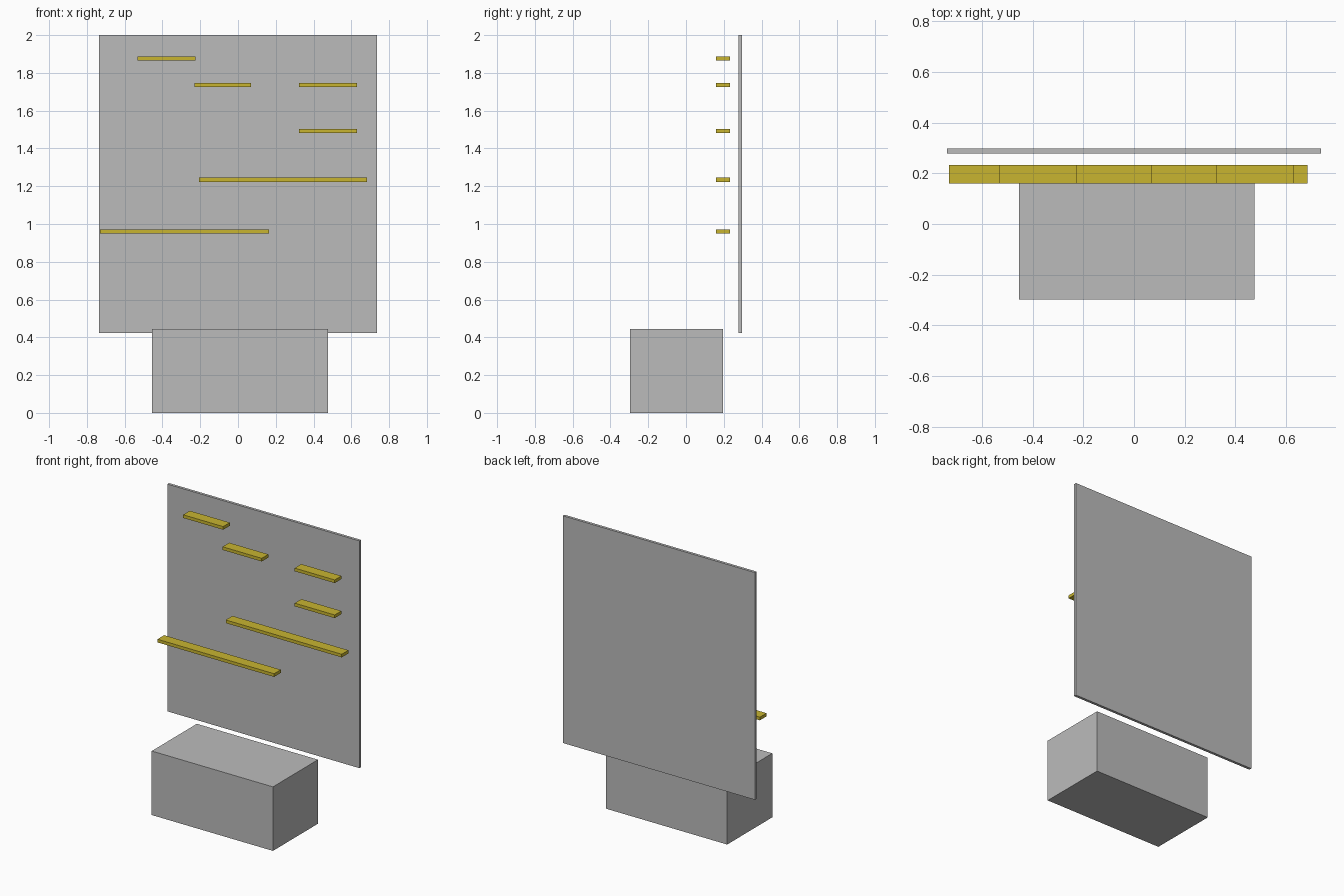
import bpy

old = bpy.data.objects.get("Cube")
if old:
    bpy.data.objects.remove(old, do_unlink=True)


def material(name, rgb):
    mat = bpy.data.materials.new(name)
    mat.use_nodes = True
    color = (*rgb, 1)
    mat.diffuse_color = color
    mat.node_tree.nodes["Principled BSDF"].inputs["Base Color"].default_value = color
    return mat


def box(name, x, y, z, mat):
    """Add a box spanning the given (low, high) range on each axis."""
    spans = (x, y, z)
    bpy.ops.mesh.primitive_cube_add(size=1, location=[(a + b) / 2 for a, b in spans])
    obj = bpy.context.object
    obj.name = name
    obj.scale = [b - a for a, b in spans]
    bpy.ops.object.transform_apply(location=False, rotation=False, scale=True)
    obj.data.materials.append(mat)
    return obj


grey = material("grey", (0.5, 0.5, 0.5))
yellow = material("mustard yellow", (0.58, 0.46, 0.03))

# Back panel and low cabinet
box("wall_panel", (-0.737, 0.737), (0.278, 0.297), (0.424, 2.0), grey)
box("cabinet", (-0.454, 0.476), (-0.297, 0.197), (0, 0.444), grey)

# Floating shelves: name, left end, right end, centre height
shelves = [
    ("top_shelf", -0.533, -0.226, 1.876),
    ("upper_middle_shelf", -0.231, 0.07, 1.735),
    ("upper_side_shelf", 0.323, 0.63, 1.735),
    ("lower_side_shelf", 0.323, 0.63, 1.492),
    ("long_upper_shelf", -0.206, 0.684, 1.234),
    ("long_lower_shelf", -0.73, 0.165, 0.96),
]
half_thickness = 0.011
for name, x0, x1, z in shelves:
    box(name, (x0, x1), (0.16, 0.233), (z - half_thickness, z + half_thickness), yellow)
